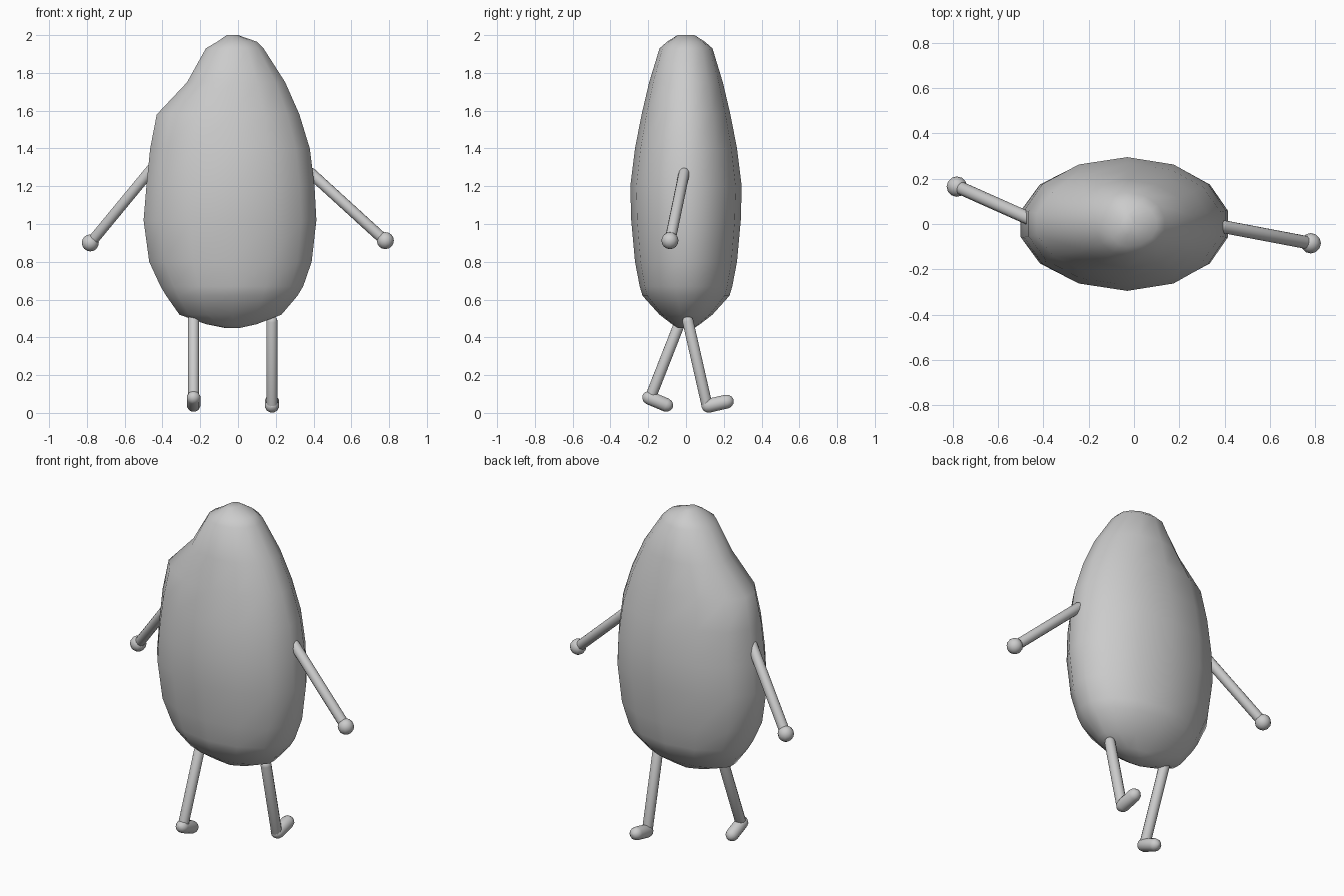
import bpy, bmesh, math
from mathutils import Vector

if "Cube" in bpy.data.objects:
    bpy.data.objects.remove(bpy.data.objects["Cube"])

grey = bpy.data.materials.new("plain grey")
grey.diffuse_color = (0.6, 0.6, 0.6, 1)
grey.use_nodes = True
grey.node_tree.nodes["Principled BSDF"].inputs["Base Color"].default_value = grey.diffuse_color


def finish(name, bm, angle=60):
    bmesh.ops.recalc_face_normals(bm, faces=bm.faces)
    mesh = bpy.data.meshes.new(name)
    bm.to_mesh(mesh)
    bm.free()
    mesh.materials.append(grey)
    obj = bpy.data.objects.new(name, mesh)
    bpy.context.collection.objects.link(obj)
    bpy.ops.object.select_all(action='DESELECT')
    obj.select_set(True)
    bpy.context.view_layer.objects.active = obj
    bpy.ops.object.shade_smooth_by_angle(angle=math.radians(angle))


def loft(name, rings, angle=60):
    bm = bmesh.new()
    loops = [[bm.verts.new(p) for p in ring] for ring in rings]
    n = len(loops[0])
    for a, b in zip(loops, loops[1:]):
        for i in range(n):
            bm.faces.new((a[i], a[(i + 1) % n], b[(i + 1) % n], b[i]))
    bm.faces.new(loops[0])
    bm.faces.new(loops[-1])
    finish(name, bm, angle)


def tube(name, start, end, profile, sides=12):
    """Round part along an axis; profile holds (distance, radius)."""
    start, end = Vector(start), Vector(end)
    axis = (end - start).normalized()
    u = axis.orthogonal().normalized()
    v = axis.cross(u)
    turns = [2 * math.pi * i / sides for i in range(sides)]
    loft(name, [[start + axis * d + (u * math.cos(t) + v * math.sin(t)) * r
                 for t in turns] for d, r in profile])


def capsule(name, start, end, r):
    length = (Vector(end) - Vector(start)).length
    arc = [math.radians(a) for a in (5, 30, 60, 90)]
    cap = [(-r * math.cos(a), r * math.sin(a)) for a in arc]
    tube(name, start, end, cap + [(length - d, q) for d, q in reversed(cap)])


def ball(name, centre, r):
    bm = bmesh.new()
    bmesh.ops.create_uvsphere(bm, u_segments=12, v_segments=8, radius=r)
    bmesh.ops.translate(bm, vec=centre, verts=bm.verts)
    finish(name, bm)


# Body: flattened egg with a shoulder bump; z, left x, right x, half depth
levels = [(0.45, -0.07, 0.01, 0.045), (0.47, -0.17, 0.10, 0.075),
          (0.52, -0.31, 0.23, 0.14), (0.62, -0.38, 0.315, 0.23),
          (0.67, -0.41, 0.345, 0.245), (0.80, -0.47, 0.39, 0.27),
          (1.02, -0.50, 0.415, 0.29), (1.20, -0.485, 0.405, 0.295),
          (1.40, -0.465, 0.38, 0.27), (1.58, -0.43, 0.325, 0.235),
          (1.75, -0.27, 0.25, 0.195), (1.93, -0.17, 0.135, 0.14),
          (1.965, -0.11, 0.10, 0.10), (2.0, -0.06, 0.0, 0.045)]
half = [(1, 0.2), (0.82, 0.6), (0.47, 0.89), (0, 1),
        (-0.47, 0.89), (-0.82, 0.6), (-1, 0.2)]
section = half + [(x, -y) for x, y in reversed(half)]
mid = -0.03
loft("body", [[(mid + x * ((right - mid) if x > 0 else (mid - left)), y * depth, z)
               for x, y in section] for z, left, right, depth in levels], 80)

# Arms with ball hands
capsule("left_arm", (-0.45, 0.018, 1.30), (-0.78, 0.165, 0.90), 0.029)
capsule("right_arm", (0.385, -0.01, 1.27), (0.78, -0.085, 0.91), 0.029)
ball("left_hand", (-0.782, 0.165, 0.90), 0.045)
ball("right_hand", (0.78, -0.085, 0.912), 0.045)

# Striding legs with feet pointing the same way
capsule("left_leg", (-0.235, -0.02, 0.51), (-0.235, -0.187, 0.085), 0.03)
capsule("right_leg", (0.18, 0.01, 0.485), (0.18, 0.11, 0.045), 0.03)
capsule("left_foot", (-0.235, -0.195, 0.08), (-0.235, -0.105, 0.042), 0.037)
capsule("right_foot", (0.18, 0.12, 0.038), (0.18, 0.215, 0.06), 0.038)
